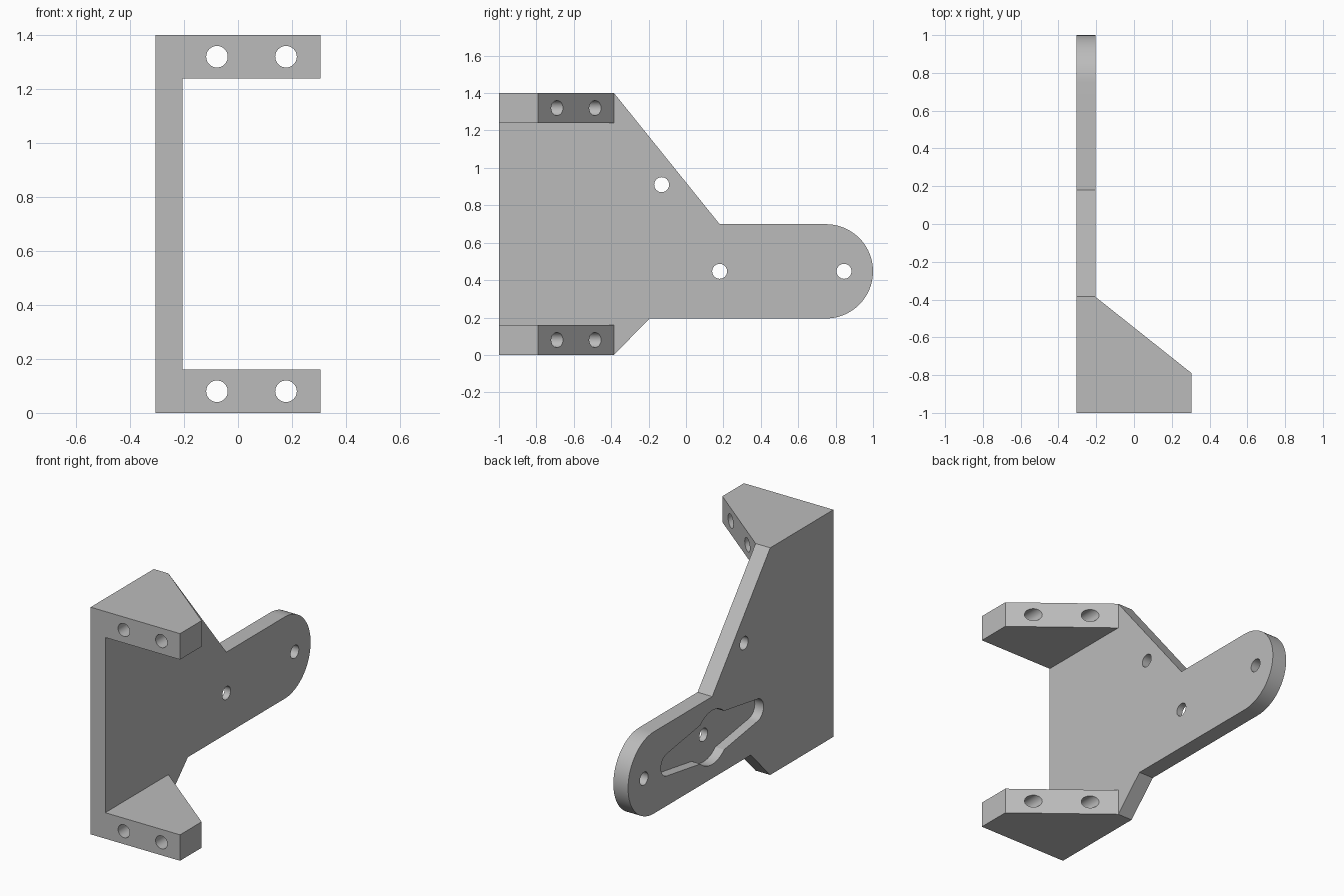
import bpy
import bmesh
from math import cos, sin, radians
from mathutils import Vector

if "Cube" in bpy.data.objects:
    bpy.data.objects.remove(bpy.data.objects["Cube"], do_unlink=True)

grey = bpy.data.materials.new("plain grey")
grey.use_nodes = True
colour = (0.5, 0.5, 0.5, 1)
grey.diffuse_color = colour
grey.node_tree.nodes["Principled BSDF"].inputs["Base Color"].default_value = colour


def arc(cx, cy, r, start, end, steps):
    """Points along a circular arc, angles in degrees."""
    angles = [radians(start + (end - start) * i / steps) for i in range(steps + 1)]
    return [(cx + r * cos(a), cy + r * sin(a)) for a in angles]


def prism(name, profile, axis, low, high):
    """Extrude a 2D profile along one axis from low to high."""
    place = {"x": lambda a, b, d: (d, a, b),
             "y": lambda a, b, d: (a, d, b),
             "z": lambda a, b, d: (a, b, d)}[axis]
    bm = bmesh.new()
    face = bm.faces.new([bm.verts.new(place(a, b, low)) for a, b in profile])
    new = bmesh.ops.extrude_face_region(bm, geom=[face])["geom"]
    moved = [v for v in new if isinstance(v, bmesh.types.BMVert)]
    bmesh.ops.translate(bm, verts=moved, vec=Vector(place(0, 0, high - low)))
    bmesh.ops.recalc_face_normals(bm, faces=bm.faces)
    mesh = bpy.data.meshes.new(name)
    bm.to_mesh(mesh)
    bm.free()
    mesh.materials.append(grey)
    obj = bpy.data.objects.new(name, mesh)
    bpy.context.collection.objects.link(obj)
    return obj


def combine(target, tool, operation):
    """Apply a boolean and discard the tool."""
    mod = target.modifiers.new(operation.lower(), "BOOLEAN")
    mod.operation = operation
    mod.solver = "EXACT"
    mod.object = tool
    bpy.context.view_layer.objects.active = target
    bpy.ops.object.modifier_apply(modifier=mod.name)
    bpy.data.objects.remove(tool, do_unlink=True)


OUTER, INNER = -0.305, -0.205
HEIGHT, FLANGE = 1.4, 0.16
HOLE = 0.04
ARM_Z = 0.447

# Side plate with a round-ended arm
outline = [(-1, 0), (-0.385, 0), (-0.195, 0.195)]
outline += arc(0.748, ARM_Z, 0.252, -90, 90, 40)
outline += [(0.18, 0.699), (-0.385, HEIGHT), (-1, HEIGHT)]
bracket = prism("bracket", outline, "x", OUTER, INNER)

# Tapered mounting flanges, top and bottom
wedge = [(OUTER, -1), (-OUTER, -1), (-OUTER, -0.79), (INNER, -0.385), (OUTER, -0.385)]
for base in (0, HEIGHT - FLANGE):
    combine(bracket, prism("flange", wedge, "z", base, base + FLANGE), "UNION")

# Screw holes through the flanges
for x in (-0.078, 0.178):
    for z in (FLANGE / 2, HEIGHT - FLANGE / 2):
        hole = prism("flange_hole", arc(x, z, HOLE, 0, 348.75, 31), "y", -1.1, -0.2)
        combine(bracket, hole, "DIFFERENCE")

# Two-armed recess in the outer face
mid, reach = 0.18, 0.43
recess = arc(mid + reach, ARM_Z, 0.07, -90, 90, 14)
recess += arc(mid, ARM_Z, 0.166, 46, 134, 14)
recess += arc(mid - reach, ARM_Z, 0.07, 90, 270, 14)
recess += arc(mid, ARM_Z, 0.166, 226, 314, 14)
combine(bracket, prism("recess", recess, "x", OUTER - 0.1, OUTER + 0.06), "DIFFERENCE")

# Holes through the plate
for y, z in ((-0.13, 0.91), (mid, ARM_Z), (0.845, ARM_Z)):
    hole = prism("plate_hole", arc(y, z, HOLE, 0, 348.75, 31), "x", -0.5, 0)
    combine(bracket, hole, "DIFFERENCE")

# Smooth curved walls, crisp edges
bpy.ops.object.select_all(action="DESELECT")
bracket.select_set(True)
bpy.context.view_layer.objects.active = bracket
bpy.ops.object.shade_smooth_by_angle(angle=radians(25))
